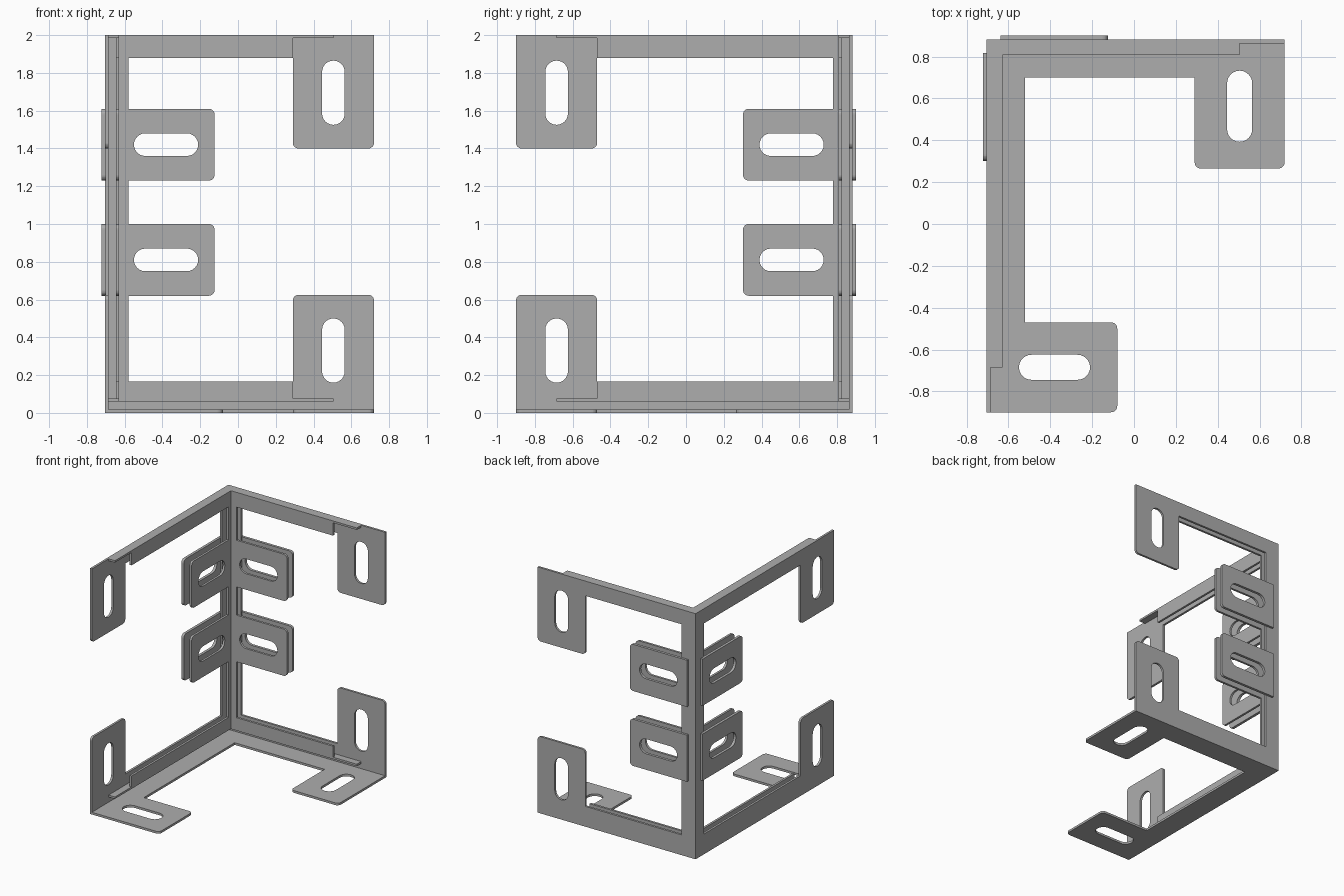
import bpy, bmesh, math
from mathutils import Vector

cube = bpy.data.objects.get("Cube")
if cube:
    bpy.data.objects.remove(cube, do_unlink=True)

steel = bpy.data.materials.new("steel_grey")
steel.use_nodes = True
colour = (0.42, 0.42, 0.42, 1)
steel.diffuse_color = colour
steel.node_tree.nodes["Principled BSDF"].inputs["Base Color"].default_value = colour

CX, CY = -0.704, 0.882      # outer corner of the frame
T = 0.018                   # sheet thickness
GAP = 0.057                 # distance from outer to inner sheet
R = 0.03                    # rounded tab corners
TAB = 0.43                  # tab width
LOW, HIGH = 0.165, 1.88     # bar edges
MID_TABS = ((0.62, 1.0), (1.23, 1.61))
MID_END = 0.58


def rounded(corners):
    """Outline from (u, v) or (u, v, radius) right-angled corners."""
    out = []
    for i, c in enumerate(corners):
        p = Vector(c[:2])
        if len(c) == 2:
            out.append(p)
            continue
        r = c[2]
        d1 = (Vector(corners[i - 1][:2]) - p).normalized()
        d2 = (Vector(corners[(i + 1) % len(corners)][:2]) - p).normalized()
        for k in range(7):
            t = math.pi / 2 * k / 6
            out.append(p + r * (d1 + d2 - d2 * math.cos(t) - d1 * math.sin(t)))
    return out


def slot(u, v, long_u):
    """Rounded slot outline centred on (u, v)."""
    a, b = (0.17, 0.06) if long_u else (0.06, 0.17)
    r = 0.0599
    return rounded([(u - a, v - b, r), (u + a, v - b, r), (u + a, v + b, r), (u - a, v + b, r)])


def sheet(name, corners, place, n0, n1, slots=()):
    """Flat sheet with slots, between depths n0 and n1; place maps (u, v, n) to space."""
    bm = bmesh.new()
    edges = []
    for loop in [rounded(corners), *slots]:
        vs = [bm.verts.new((p.x, p.y, 0)) for p in loop]
        edges += [bm.edges.new((vs[i - 1], vs[i])) for i in range(len(vs))]
    bmesh.ops.triangle_fill(bm, use_beauty=True, edges=edges, normal=(0, 0, 1))
    ext = bmesh.ops.extrude_face_region(bm, geom=bm.faces[:], use_keep_orig=True)
    top = {g for g in ext["geom"] if isinstance(g, bmesh.types.BMVert)}
    for v in bm.verts:
        v.co = place(v.co.x, v.co.y, n1 if v in top else n0)
    bmesh.ops.recalc_face_normals(bm, faces=bm.faces[:])
    mesh = bpy.data.meshes.new(name)
    bm.to_mesh(mesh)
    bm.free()
    mesh.materials.append(steel)
    bpy.context.collection.objects.link(bpy.data.objects.new(name, mesh))


def rect(u0, u1, v0, v1):
    return [(u0, v0), (u1, v0), (u1, v1), (u0, v1)]


def wing(name, place, length, post):
    """One upright side: outer sheet, inner sheet, ledges and doubled post tabs."""
    tab = length - TAB
    mid = length - TAB / 2
    mid_slots = [slot(0.323, (a + b) / 2, True) for a, b in MID_TABS]

    # outer sheet with the two end tabs
    outer = [(0, 0), (length, 0), (length, 0.625, R), (tab, 0.625, R), (tab, LOW),
             (post, LOW), (post, HIGH), (tab, HIGH), (tab, 1.4, R), (length, 1.4, R),
             (length, 2), (0, 2)]
    sheet(name + "_outer_sheet", outer, place, 0, T,
          [slot(mid, 0.33, False), slot(mid, 1.695, False)])

    # inner sheet with the post tabs
    inner = [(GAP, 0.06), (tab, 0.06), (tab, LOW), (post, LOW)]
    for a, b in MID_TABS:
        inner += [(post, a), (MID_END, a, R), (MID_END, b, R), (post, b)]
    inner += [(post, HIGH), (tab, HIGH), (tab, 2), (GAP, 2)]
    sheet(name + "_inner_sheet", inner, place, GAP, GAP + T, mid_slots)

    # outer post tabs
    for (a, b), hole, label in zip(MID_TABS, mid_slots, ("lower", "upper")):
        plate = [(0.065, a), (MID_END, a, R), (MID_END, b, R), (0.065, b)]
        sheet(f"{name}_{label}_outer_tab", plate, place, -0.018, 0.004, [hole])

    # ledges joining outer and inner sheets
    for label, z in (("lower", 0.06), ("upper", 1.984)):
        sheet(f"{name}_{label}_ledge", rect(0, mid, 0, GAP + T),
              lambda u, v, n: place(u, n, v), z, z + 0.016)


wing("back", lambda u, v, n: (CX + u, CY - n, v), 1.424, 0.125)
wing("right", lambda u, v, n: (CX + n, CY - u, v), 1.782, 0.105)

# floor sheet with its two tabs
floor = [(CX, CY), (0.72, CY), (0.72, 0.265, R), (0.29, 0.265, R), (0.29, 0.70),
         (-0.52, 0.70), (-0.52, -0.47), (-0.08, -0.47, R), (-0.08, -0.9, R), (CX, -0.9)]
sheet("floor_sheet", floor, lambda u, v, n: (u, v, n), 0, T,
      [slot(0.505, 0.563, False), slot(-0.38, -0.685, True)])
